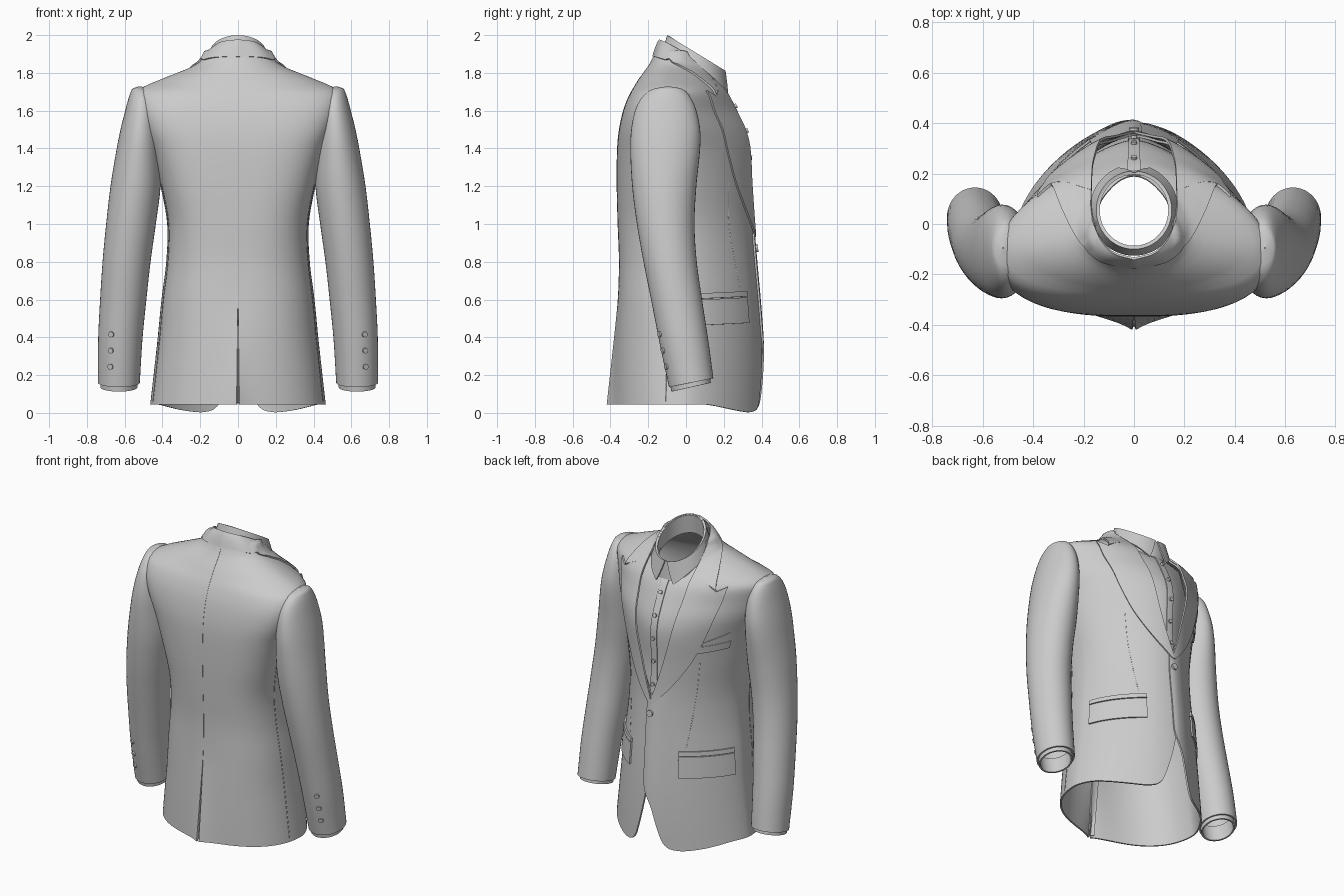
import bpy
from math import sin, cos, acos, pi, radians, exp, copysign
from mathutils import Vector

if "Cube" in bpy.data.objects:
    bpy.data.objects.remove(bpy.data.objects["Cube"])


def lookup(tab, z):
    """Smooth (cubic) interpolation of a table whose first column is z."""
    z = min(max(z, tab[0][0]), tab[-1][0])
    i = max(k for k in range(len(tab) - 1) if tab[k][0] <= z)
    a, b = tab[i], tab[i + 1]
    p, q = tab[max(i - 1, 0)], tab[min(i + 2, len(tab) - 1)]
    h = b[0] - a[0]
    t = (z - a[0]) / h
    out = []
    for k in range(1, len(a)):
        ma = (b[k] - p[k]) / (b[0] - p[0]) * h
        mb = (q[k] - a[k]) / (q[0] - a[0]) * h
        out.append((2*t**3 - 3*t*t + 1) * a[k] + (t**3 - 2*t*t + t) * ma
                   + (3*t*t - 2*t**3) * b[k] + (t**3 - t*t) * mb)
    return out


def step(a, b, v):
    t = min(max((v - a) / (b - a), 0), 1)
    return t * t * (3 - 2 * t)


def finish(ob, thick=0):
    bpy.context.view_layer.objects.active = ob
    for o in bpy.context.selected_objects:
        o.select_set(False)
    ob.select_set(True)
    if thick:
        m = ob.modifiers.new("thickness", 'SOLIDIFY')
        m.thickness, m.offset = thick, 0
        bpy.ops.object.modifier_apply(modifier=m.name)
    bpy.ops.object.shade_smooth_by_angle(angle=radians(40))


def grid(name, rows, thick=0.012, loop=False):
    n = len(rows[0])
    verts = [tuple(p) for r in rows for p in r]
    faces = [(r*n + c, r*n + (c+1) % n, (r+1)*n + (c+1) % n, (r+1)*n + c)
             for r in range(len(rows) - 1) for c in range(n if loop else n - 1)]
    me = bpy.data.meshes.new(name)
    me.from_pydata(verts, [], faces)
    ob = bpy.data.objects.new(name, me)
    bpy.context.collection.objects.link(ob)
    finish(ob, thick)


def button(name, p, nrm, r=0.015):
    bpy.ops.mesh.primitive_cylinder_add(vertices=20, radius=r, depth=0.014, location=p,
                                        rotation=nrm.to_track_quat('Z', 'Y').to_euler())
    bpy.context.object.name = name
    finish(bpy.context.object)


def seam(name, pts):
    cu = bpy.data.curves.new(name, 'CURVE')
    cu.dimensions, cu.bevel_depth, cu.bevel_resolution = '3D', 0.003, 1
    sp = cu.splines.new('POLY')
    sp.points.add(len(pts) - 1)
    for q, p in zip(sp.points, pts):
        q.co = (*p, 1)
    bpy.context.collection.objects.link(bpy.data.objects.new(name, cu))


def flip(p, side):
    return Vector((p[0] * side, p[1], p[2]))


# Torso: z, half width, widest y, back y, front y, front and back roundness
BODY = [(0, .465, 0, -.365, .41, 1.52, 2.2), (.2, .442, 0, -.365, .408, 1.52, 2.25),
        (.4, .42, 0, -.362, .40, 1.52, 2.3), (.6, .4, -.01, -.355, .385, 1.54, 2.4),
        (.8, .375, -.02, -.35, .367, 1.57, 2.5), (1, .37, -.03, -.357, .352, 1.6, 2.7),
        (1.2, .405, -.05, -.362, .353, 1.6, 3), (1.4, .455, -.08, -.36, .36, 1.6, 3.3),
        (1.5, .495, -.09, -.35, .338, 1.6, 3.5), (1.6, .525, -.1, -.328, .288, 1.6, 3.5),
        (1.68, .535, -.1, -.297, .24, 1.7, 3), (1.71, .52, -.1, -.28, .214, 1.75, 2.5),
        (1.735, .47, -.09, -.265, .19, 1.75, 2.1), (1.76, .41, -.09, -.25, .168, 1.75, 2),
        (1.79, .335, -.08, -.228, .145, 1.75, 2), (1.82, .26, -.07, -.206, .12, 1.75, 2),
        (1.85, .205, -.06, -.186, .1, 1.8, 2), (1.91, .168, -.05, -.158, .075, 1.8, 2)]
TOP = 1.905


def raw(th, z):
    hw, yc, yb, yf, nf, nb = lookup(BODY, z)
    c, s = cos(th), sin(th)
    n, d = (nf, yf - yc) if s >= 0 else (nb, yc - yb)
    x = hw * copysign(abs(c) ** (2 / n), c)
    y = yc + d * copysign(abs(s) ** (2 / n), s)
    if s < 0:  # vent flares backwards at the hem
        y -= .06 * max(0, 1 - z / .65) ** 1.5 * exp(-abs(x) / .08)
    return Vector((x, y, z))


def normal(f, th, z):
    e = .01
    return (f(th + e, z) - f(th - e, z)).cross(f(th, z + e) - f(th, z - e)).normalized()


def surf(th, z, off=0):
    return raw(th, z) + normal(raw, th, z) * off


def angle(x, z):
    b = lookup(BODY, z)
    return acos(copysign(min(1, abs(x) / b[0]) ** (b[4] / 2), x))


# Jacket shell: two halves with cutaway hem, V opening and back vent
EDGE = [(0, .2), (.008, .155), (.02, .128), (.05, .1), (.1, .08), (.2, .05), (.3, .025),
        (.4, .008), (.6, .004), (.95, .005), (1.05, .033), (1.2, .075), (1.4, .125),
        (1.6, .16), (1.75, .172), (1.82, .165), (1.91, .14)]
LEVELS = [0, .004, .008, .014, .02, .035, .05, .075] + [.1 + .04*i for i in range(38)] \
    + [1.61 + .02*i for i in range(15)] + [TOP]
for side, name in ((1, "jacket_right_half"), (-1, "jacket_left_half")):
    rows = []
    for z in LEVELS:
        xe = lookup(EDGE, z)[0] + .015 * step(1, 1.15, z) * (1 - step(1.7, 1.8, z))
        if side < 0:
            xe -= .03 * step(.25, .42, z) * (1 - step(.93, 1.05, z))
        t1 = angle(xe, z)
        hw, nb = lookup(BODY, z)[0], lookup(BODY, z)[5]
        gap = .0005 + .005 * max(0, 1 - z / .58)
        t0 = -acos((gap / hw) ** (nb / 2))
        row = []
        for i in range(57):
            th = t0 + (t1 - t0) * i / 56
            lift = .045 * (1 - step(.3, .95, sin(th)))
            zz = z + lift * (1 - z / TOP)
            off = (.006 if side < 0 else -.004) * step(.9, 1, sin(th)) * (1 - step(.9, 1.1, z))
            row.append(flip(surf(th, zz, off), side))
        rows.append(row)
    grid(name, rows, .01)
grid("vent_underlay", [[surf(-pi/2 + a, .055 + .055*k, -.012) for a in (-.04, 0, .04)]
                       for k in range(10)], .006)

# Sleeves: z, inner x, outer x, back y, front y
SLEEVE = [(.16, .525, .737, -.085, .14), (.4, .51, .735, -.14, .11), (.6, .49, .725, -.18, .08),
          (.8, .468, .712, -.22, .052), (1, .44, .693, -.255, .04), (1.2, .415, .67, -.28, .05),
          (1.4, .415, .637, -.29, .07), (1.5, .42, .617, -.285, .07), (1.6, .43, .592, -.265, .05),
          (1.66, .445, .576, -.235, .025), (1.7, .465, .562, -.195, -.005),
          (1.715, .485, .552, -.155, -.035), (1.724, .519, .521, -.096, -.094)]


def arm(th, z, grow=0, drop=0):
    x0, x1, y0, y1 = lookup(SLEEVE, z)
    y = (y1 - y0) / 2 * sin(th)
    k = 1 + grow
    return Vector(((x0 + x1) / 2 + (x1 - x0) / 2 * cos(th) * k, (y0 + y1) / 2 + y * k,
                   z + .2 * y * max(0, 1 - (z - .16) / .3) - drop))


ring = [2 * pi * i / 40 for i in range(40)]
zs = [.16 + .04*i for i in range(36)] + [1.6, 1.63, 1.66, 1.68, 1.7, 1.71, 1.715, 1.72, 1.724]
for side, tag in ((1, "right"), (-1, "left")):
    grid(tag + "_sleeve", [[flip(arm(t, z), side) for t in ring] for z in zs], .01, True)
    grid(tag + "_shirt_cuff", [[flip(arm(t, .161 + dz, -.12, .025), side) for t in ring]
                               for dz in (0, .04, .1)], .01, True)
    for z in (.26, .34, .42):
        n = normal(arm, -1.15, z)
        button(tag + "_sleeve_button", flip(arm(-1.15, z) + n * .006, side), flip(n, side))
    seam(tag + "_sleeve_seam", [flip(arm(-1.45, .18 + .05*i, .003), side) for i in range(28)])
    seam(tag + "_side_seam", [flip(surf(-.25, .06 + .05*i, .004), side) for i in range(24)])
    seam(tag + "_front_dart", [flip(surf(angle(.2 + .004*i, .66 + .04*i), .66 + .04*i, .003), side)
                               for i in range(15)])

    # Peak lapel, lying over the front
    OUTER = [(.93, .0), (1.05, .1), (1.2, .195), (1.35, .262), (1.5, .315), (1.6, .345), (1.7, .368)]
    rows = []
    for i in range(29):
        t = i / 28
        zr, zo = .93 + .84 * t, .93 + .77 * t
        xr, xo = lookup(EDGE, zr)[0] - .006, lookup(OUTER, zo)[0] + .01
        row = []
        for j in range(17):
            u = j / 16
            notch = u / .75 if u < .75 else (1 - u) / .25
            z = zr + (zo - zr) * u - .045 * notch * max(0, (i - 22) / 6)
            x = xr + (xo - xr) * u
            row.append(flip(surf(angle(x, z), z, .011), side))
        rows.append(row)
    grid(tag + "_lapel", rows, .01)

    # Pocket flap with its welt
    for part, za, zb, off in (("flap", .462, .597, .008), ("welt", .602, .63, .01)):
        grid(tag + "_pocket_" + part,
             [[flip(surf(.25 + .79 * u / 14, za + (zb - za) * v / 4 + .014 * u / 14, off), side)
               for u in range(15)] for v in range(5)], .012)

# Chest pocket welt and folded square
grid("chest_pocket_welt", [[flip(surf(.46 + .42*u/10, 1.3 + .045*v/2 - .02*u/10, .008), -1)
                            for u in range(11)] for v in range(3)], .01)
grid("pocket_square", [[flip(surf(.5 + .32*u/10, 1.32 + v/3 * (.03 + .055*(1 - u/10)), .006), -1)
                        for u in range(11)] for v in range(4)], .008)

# Jacket collar: inner and outer edge stations of one half
INNER = [(0, 0, -.138, 1.975), (1, .09, -.108, 1.96), (2, .148, -.03, 1.915),
         (3, .168, .06, 1.845), (4, .168, .15, 1.755)]
OUT = [(0, 0, -.174, 1.885), (1, .13, -.147, 1.88), (2, .212, -.075, 1.85),
       (3, .27, .01, 1.775), (4, .312, .075, 1.665)]


def inside(p):
    b = lookup(BODY, p.z)
    return p.z < TOP and p.x < b[0] and p.y < raw(angle(p.x, p.z), p.z).y


half = []
for i in range(29):
    a, b = Vector(lookup(INNER, i / 7)), Vector(lookup(OUT, i / 7))
    f = step(14, 27, i)
    up = Vector((.2, .6 + .35 * f, .75 - .55 * f))
    col = []
    for j in range(9):
        p = a.lerp(b, j / 8)
        p.z += .01 * sin(pi * j / 8) * (1 - f)
        if i > 11:  # lift it clear of the shoulder
            q = p - up * .012
            while inside(q):
                q += up * .002
            p = q + up * .012
        col.append(p)
    half.append(col)
grid("jacket_collar", [[flip(p, -1) for p in c] for c in half[:0:-1]] + half, .01)


# Shirt front, placket and buttons
def shirt(x, z, off=0):
    return surf(angle(x, z), z, -.012 - .018 * step(.9, 1.2, z) + .01 * step(1.5, 1.7, z) + off)


def top(x):
    return 1.72 + .13 * min(1, abs(x) / .17) ** 2


cols = [-.2 + .4 * i / 24 for i in range(25)]
grid("shirt_front", [[shirt(x, .88 + (top(x) - .88) * k / 24) for x in cols] for k in range(25)], .006)
grid("shirt_placket", [[shirt(x, .95 + .77 * k / 24, .007) for x in (-.026, 0, .026)]
                       for k in range(25)], .006)
for z in (1.05, 1.2, 1.35, 1.5, 1.63):
    button("shirt_button", shirt(0, z, .013), normal(raw, pi / 2, z), .012)
button("jacket_button", surf(pi / 2, .87, .014), normal(raw, pi / 2, .87), .02)


# Shirt collar: stand and turned-down fold with two points
def neck(th, r, drop):
    y = .145 * sin(th)
    return Vector(((.14 + r) * cos(th), .055 + y + r * sin(th), 1.9 - .65 * y - drop))


grid("shirt_collar_stand", [[neck(t, .004 * k, .04 * k) for t in ring] for k in range(4)], .008, True)
rows = []
for k in range(6):
    u = k / 5
    gap = radians(3 + 18 * u)
    ths = [pi / 2 + gap + (2 * pi - 2 * gap) * i / 48 for i in range(49)]
    rows.append([neck(t, .006 + .026 * u, u * (.085 + .075 * max(0, sin(t)) ** 4) - .004) for t in ths])
grid("shirt_collar_fold", rows, .008)
